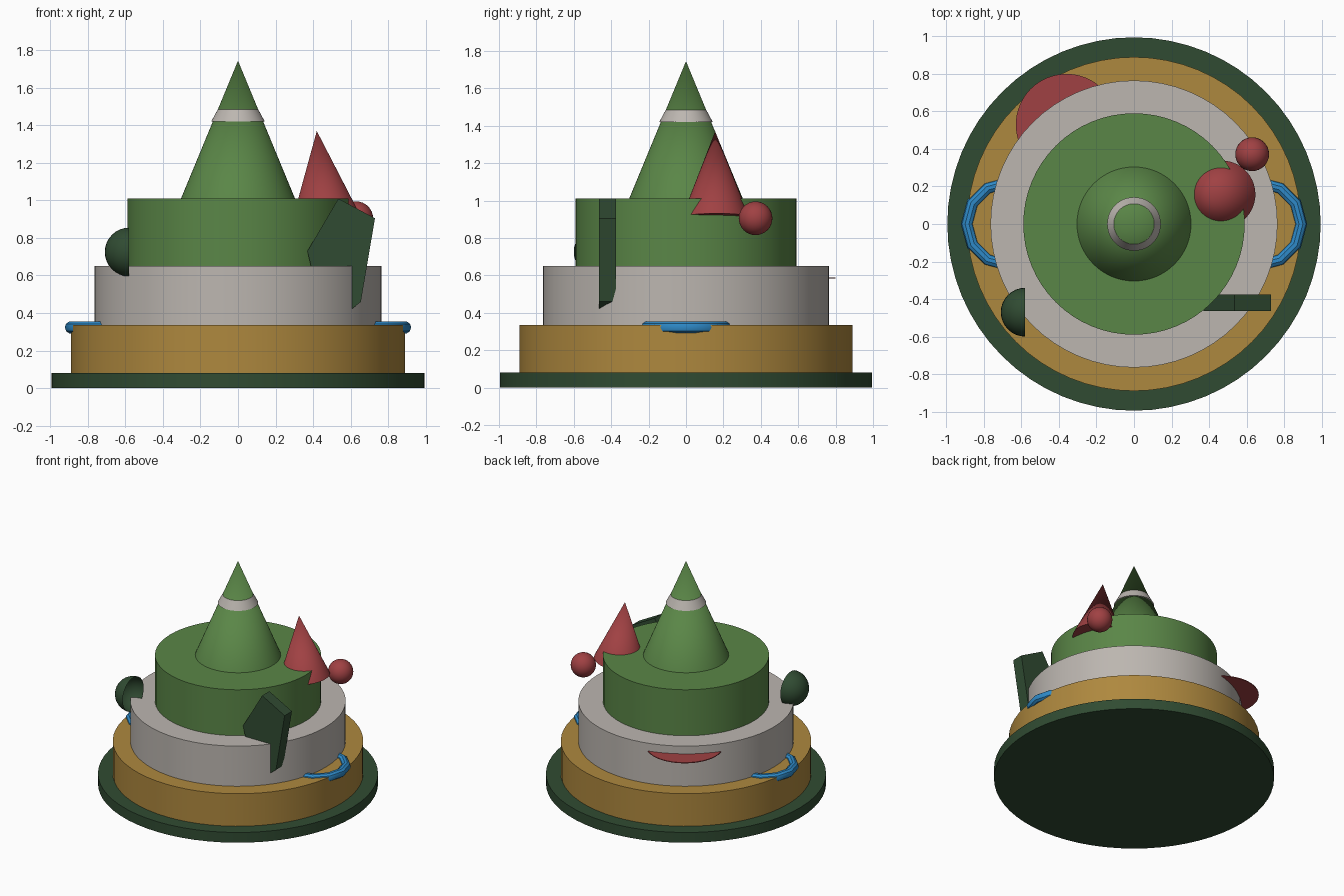
import bpy, bmesh, math
from mathutils import Vector

if "Cube" in bpy.data.objects:
    bpy.data.objects.remove(bpy.data.objects["Cube"])


def material(name, r, g, b):
    def lin(c):
        c /= 255
        return c / 12.92 if c <= 0.04045 else ((c + 0.055) / 1.055) ** 2.4
    m = bpy.data.materials.new(name)
    m.diffuse_color = (lin(r), lin(g), lin(b), 1)
    m.use_nodes = True
    m.node_tree.nodes["Principled BSDF"].inputs["Base Color"].default_value = m.diffuse_color
    return m


DARK = material("dark green", 48, 75, 50)
GOLD = material("gold brown", 174, 136, 62)
GREY = material("warm grey", 188, 182, 176)
GREEN = material("leaf green", 90, 134, 71)
RED = material("red", 160, 65, 67)
BLUE = material("blue", 46, 138, 200)


def finish(name, mat, smooth=True):
    ob = bpy.context.object
    ob.name = name
    ob.data.materials.append(mat)
    if smooth:
        bpy.ops.object.shade_smooth_by_angle(angle=math.radians(35))
    return ob


def frustum(name, mat, r1, r2, z0, z1, x=0, y=0, sides=64):
    bpy.ops.mesh.primitive_cone_add(vertices=sides, radius1=r1, radius2=r2, depth=z1 - z0,
                                    location=(x, y, (z0 + z1) / 2))
    return finish(name, mat)


def mesh_object(name, bm, mat, smooth=True):
    me = bpy.data.meshes.new(name)
    bm.to_mesh(me)
    bm.free()
    ob = bpy.data.objects.new(name, me)
    bpy.context.collection.objects.link(ob)
    bpy.ops.object.select_all(action='DESELECT')
    bpy.context.view_layer.objects.active = ob
    ob.select_set(True)
    return finish(name, mat, smooth)


# Stacked round tiers
frustum("base_plate", DARK, 0.995, 0.995, 0, 0.08)
frustum("lower_tier", GOLD, 0.89, 0.89, 0.08, 0.335)
frustum("middle_tier", GREY, 0.765, 0.765, 0.335, 0.65)
frustum("upper_tier", GREEN, 0.59, 0.59, 0.65, 1.01)

# Central spire with a pale band
frustum("spire", GREEN, 0.304, 0, 1.01, 1.745)
frustum("spire_band", GREY, 0.143, 0.108, 1.42, 1.485, sides=48)

# Leaning red cone, set into the edge of the upper tier
apex, foot = Vector((0.42, 0.156, 1.37)), Vector((0.468, 0.158, 0.912))
axis = apex - foot
bpy.ops.mesh.primitive_cone_add(vertices=48, radius1=0.18, radius2=0, depth=axis.length,
                                location=(apex + foot) / 2,
                                rotation=axis.to_track_quat('Z', 'Y').to_euler())
finish("red_cone", RED)

# Red ball beside the cone
bpy.ops.mesh.primitive_uv_sphere_add(segments=32, ring_count=16, radius=0.09,
                                     location=(0.63, 0.372, 0.905))
finish("red_ball", RED)

# Thin red disc reaching out of the middle tier at the back
frustum("red_disc", RED, 0.27, 0.27, 0.583, 0.589, -0.36, 0.53)

# Blue ring handles on both sides
for side, label in ((-1, "left"), (1, "right")):
    bpy.ops.mesh.primitive_torus_add(major_segments=12, minor_segments=10, major_radius=0.22,
                                     minor_radius=0.033, location=(side * 0.67, 0, 0.323))
    finish(label + "_handle", BLUE)

# Open half-sphere bowl, mouth facing +x
bm = bmesh.new()
bmesh.ops.create_uvsphere(bm, u_segments=32, v_segments=16, radius=0.13)
bmesh.ops.delete(bm, geom=[v for v in bm.verts if v.co.x > 0.001], context='VERTS')
bmesh.ops.translate(bm, verts=bm.verts, vec=(-0.58, -0.47, 0.725))
mesh_object("bowl", bm, DARK)

# Angular dark plate standing at the front right
outline = [(0.37, 0.73), (0.535, 1.01), (0.73, 0.905), (0.655, 0.46), (0.58, 0.40), (0.41, 0.56)]
bm = bmesh.new()
face = bm.faces.new([bm.verts.new((x, -0.465, z)) for x, z in outline])
back = bmesh.ops.extrude_face_region(bm, geom=[face])["geom"]
bmesh.ops.translate(bm, verts=[g for g in back if isinstance(g, bmesh.types.BMVert)],
                    vec=(0, 0.09, 0))
bmesh.ops.recalc_face_normals(bm, faces=bm.faces)
mesh_object("angular_plate", bm, DARK, smooth=False)
